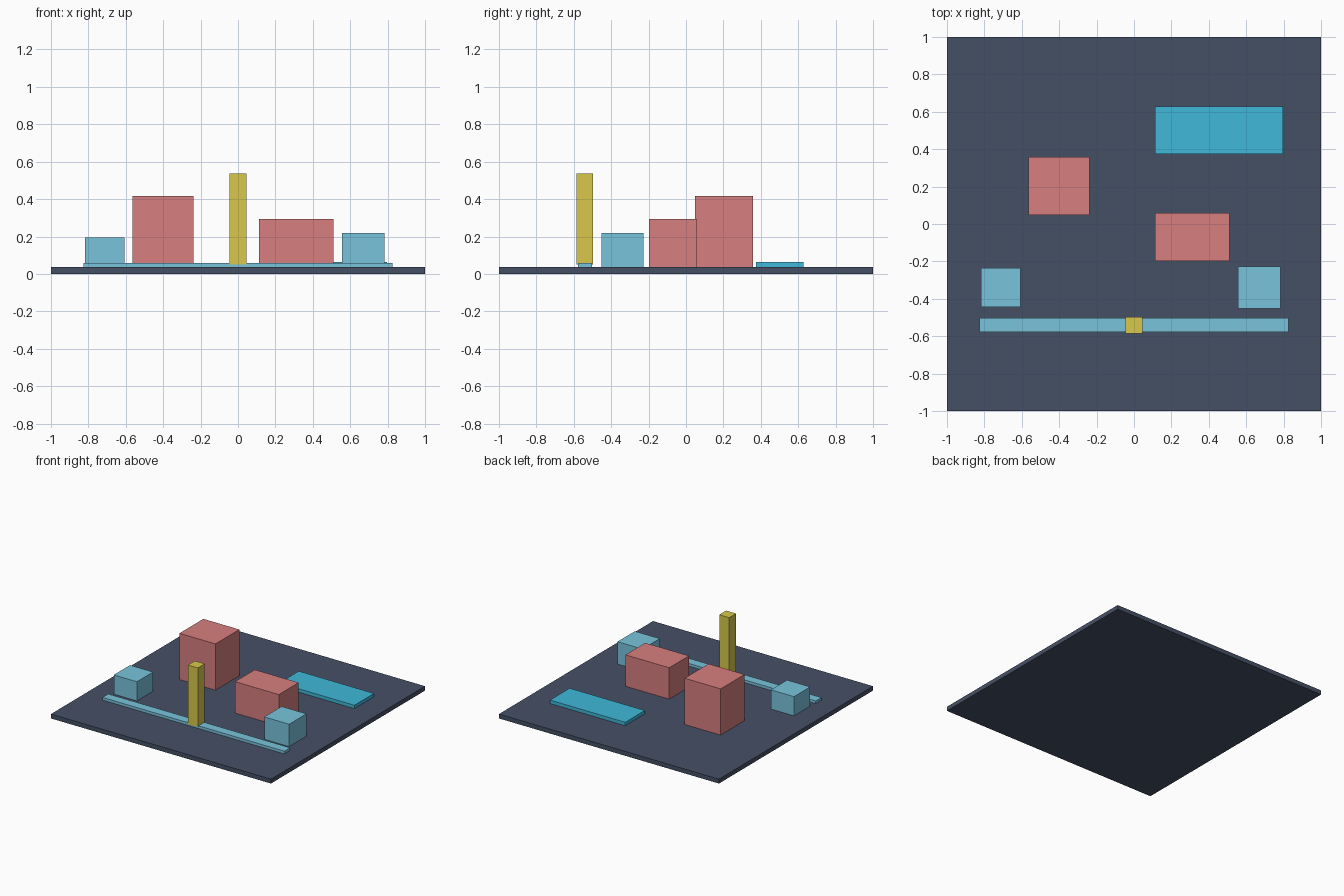
import bpy

if "Cube" in bpy.data.objects:
    bpy.data.objects.remove(bpy.data.objects["Cube"])


def material(name, rgb):
    m = bpy.data.materials.new(name)
    m.diffuse_color = (*rgb, 1)
    m.use_nodes = True
    m.node_tree.nodes["Principled BSDF"].inputs["Base Color"].default_value = m.diffuse_color
    return m


slate = material("slate", (0.06, 0.08, 0.13))
red = material("red", (0.68, 0.21, 0.21))
blue = material("light_blue", (0.19, 0.55, 0.72))
cyan = material("cyan", (0.05, 0.48, 0.69))
yellow = material("yellow", (0.69, 0.58, 0.07))


def box(name, x, y, z, mat):
    """Axis-aligned box from (min, max) ranges."""
    bpy.ops.mesh.primitive_cube_add(size=1)
    ob = bpy.context.object
    ob.name = name
    ob.location = [(r[0] + r[1]) / 2 for r in (x, y, z)]
    ob.scale = [r[1] - r[0] for r in (x, y, z)]
    bpy.ops.object.transform_apply(location=False, rotation=False, scale=True)
    ob.data.materials.append(mat)


FLOOR = 0.036

# Ground plate
box("base_plate", (-1, 1), (-1, 1), (0, FLOOR), slate)

# Large red blocks
box("tall_block", (-0.565, -0.238), (0.047, 0.357), (FLOOR, 0.416), red)
box("wide_block", (0.112, 0.51), (-0.199, 0.058), (FLOOR, 0.294), red)

# Small blue blocks
box("left_small_block", (-0.818, -0.608), (-0.444, -0.234), (FLOOR, 0.194), blue)
box("right_small_block", (0.556, 0.782), (-0.453, -0.228), (FLOOR, 0.22), blue)

# Low flat pieces
box("flat_slab", (0.112, 0.796), (0.374, 0.629), (FLOOR, 0.064), cyan)
box("front_strip", (-0.827, 0.827), (-0.578, -0.503), (FLOOR, 0.058), blue)

# Post standing on the strip
box("post", (-0.045, 0.045), (-0.585, -0.496), (0.05, 0.536), yellow)
